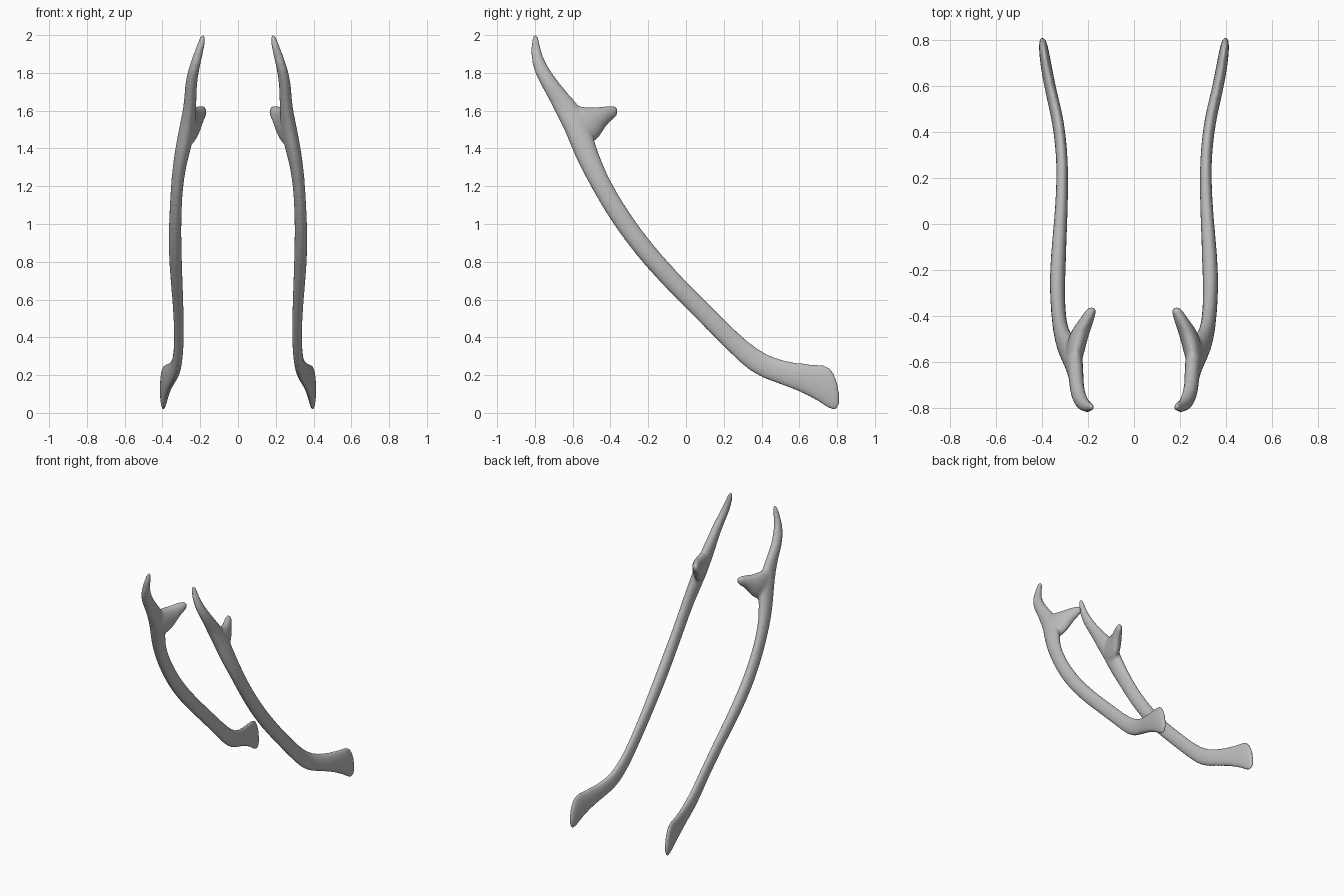
import bpy, bmesh, math
from mathutils import Vector

if "Cube" in bpy.data.objects:
    bpy.data.objects.remove(bpy.data.objects["Cube"])

mat = bpy.data.materials.new("bone grey")
mat.use_nodes = True
GREY = (0.5, 0.5, 0.5, 1)
mat.diffuse_color = GREY
mat.node_tree.nodes["Principled BSDF"].inputs["Base Color"].default_value = GREY

# Sections: upper edge (y, z), lower edge (y, z), centre x, half thickness
SHAFT = [
    (.81, .15, .82, .03, .40, .012),
    (.77, .255, .78, -.005, .395, .021),
    (.70, .26, .70, .06, .385, .025),
    (.60, .265, .58, .12, .365, .026),
    (.49, .285, .45, .165, .335, .027),
    (.39, .33, .34, .21, .32, .026),
    (.28, .42, .21, .335, .311, .026),
    (.12, .58, .04, .51, .315, .028),
    (-.04, .74, -.13, .68, .326, .033),
    (-.20, .92, -.29, .86, .335, .036),
    (-.34, 1.12, -.43, 1.06, .331, .032),
    (-.43, 1.29, -.53, 1.24, .318, .034),
    (-.47, 1.40, -.60, 1.38, .293, .042),
    (-.50, 1.50, -.645, 1.50, .27, .045),
    (-.55, 1.61, -.70, 1.60, .256, .036),
    (-.60, 1.665, -.735, 1.675, .252, .033),
    (-.69, 1.77, -.79, 1.77, .247, .032),
    (-.76, 1.88, -.823, 1.86, .22, .028),
    (-.775, 1.965, -.82, 1.965, .191, .02),
    (-.785, 2.005, -.81, 2.005, .184, .012),
]
# Short process reaching forward and inward from the upper shaft
PROCESS = [
    (-.64, 1.63, -.60, 1.42, .265, .035),
    (-.55, 1.625, -.52, 1.41, .255, .045),
    (-.48, 1.62, -.46, 1.45, .235, .043),
    (-.43, 1.625, -.425, 1.52, .212, .036),
    (-.385, 1.63, -.385, 1.555, .19, .027),
    (-.36, 1.62, -.36, 1.575, .182, .018),
]


def loft(bm, sections, side, sides=14):
    """Join elliptical rings into a closed tube."""
    rings = []
    for uy, uz, ly, lz, x, t in sections:
        up, low = Vector((0, uy, uz)), Vector((0, ly, lz))
        mid, half = (up + low) / 2, (up - low) / 2
        ring = []
        for i in range(sides):
            a = math.tau * i / sides
            p = mid + half * math.cos(a)
            p.x = side * (x + t * math.sin(a))
            ring.append(bm.verts.new(p))
        rings.append(ring)
    for a, b in zip(rings, rings[1:]):
        for i in range(sides):
            j = (i + 1) % sides
            bm.faces.new((a[i], a[j], b[j], b[i]))
    bm.faces.new(rings[0])
    bm.faces.new(rings[-1])


def build(name, side):
    bm = bmesh.new()
    for part in (SHAFT, PROCESS):
        loft(bm, part, side)
    bmesh.ops.recalc_face_normals(bm, faces=bm.faces)
    mesh = bpy.data.meshes.new(name)
    bm.to_mesh(mesh)
    bm.free()
    mesh.materials.append(mat)
    obj = bpy.data.objects.new(name, mesh)
    bpy.context.collection.objects.link(obj)
    # Round the rings, then fuse shaft and process into one skin
    obj.modifiers.new("round", 'SUBSURF').levels = 2
    obj.modifiers["round"].render_levels = 2
    fuse = obj.modifiers.new("fuse", 'REMESH')
    fuse.mode = 'VOXEL'
    fuse.voxel_size = .009
    fuse.use_smooth_shade = True
    soften = obj.modifiers.new("soften", 'SMOOTH')
    soften.factor = .5
    soften.iterations = 10
    mesh.shade_smooth()


for name, side in (("left_bone", 1), ("right_bone", -1)):
    build(name, side)
